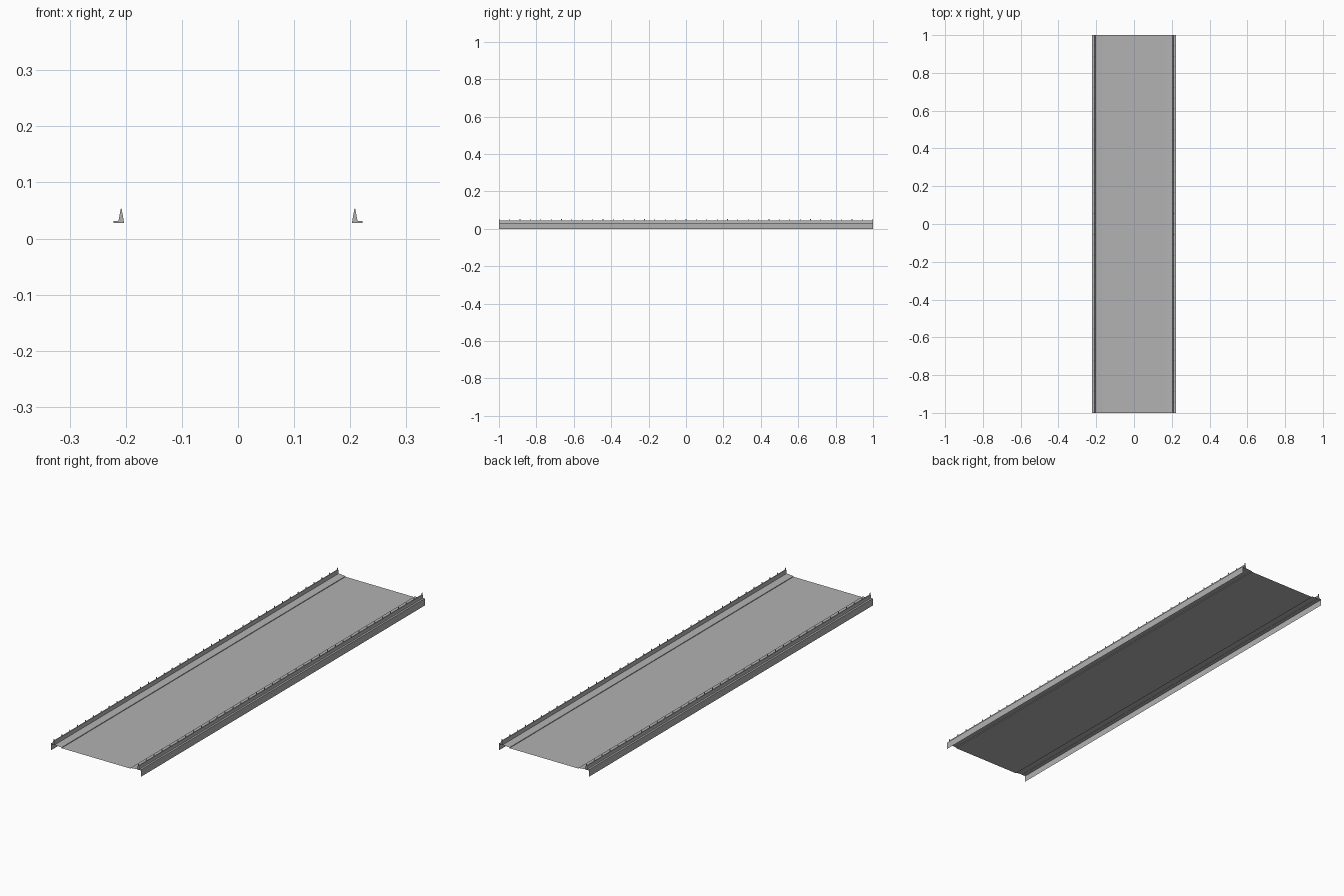
import bpy

if "Cube" in bpy.data.objects:
    bpy.data.objects.remove(bpy.data.objects["Cube"])

# Dark grey for every part
grey = bpy.data.materials.new("dark_grey")
grey.diffuse_color = (0.445, 0.445, 0.445, 1)
grey.use_nodes = True
grey.node_tree.nodes["Principled BSDF"].inputs["Base Color"].default_value = grey.diffuse_color


def extrude_profile(name, profile, y0, y1, closed):
    """Sweep an (x, z) profile along y; closed profiles get end caps."""
    n = len(profile)
    verts = [(x, y, z) for y in (y0, y1) for x, z in profile]
    last = n if closed else n - 1
    faces = [(i, (i + 1) % n, (i + 1) % n + n, i + n) for i in range(last)]
    if closed:
        faces += [tuple(reversed(range(n))), tuple(range(n, 2 * n))]
    mesh = bpy.data.meshes.new(name)
    mesh.from_pydata(verts, [], faces)
    mesh.materials.append(grey)
    obj = bpy.data.objects.new(name, mesh)
    bpy.context.collection.objects.link(obj)
    return obj


def mirror_x(obj):
    obj.modifiers.new("Mirror", 'MIRROR').use_axis[0] = True


# Thin road deck with a raised ledge along each side
half = [(0.17, 0.023), (0.17, 0.026), (0.204, 0.029)]
deck_profile = [(-x, z) for x, z in reversed(half)] + half
extrude_profile("deck", deck_profile, -1, 1, False)

# Thin side skirt hanging from the outer edge
mirror_x(extrude_profile("side_skirt", [(0.2215, 0), (0.2215, 0.029)], -1, 1, False))

# Kerb plate that carries the barrier
mirror_x(extrude_profile("kerb_plate", [(0.2035, 0.028), (0.2215, 0.028),
                                        (0.2215, 0.031), (0.2035, 0.031)], -1, 1, True))

# Tapered barrier wall along the kerb
mirror_x(extrude_profile("barrier", [(0.2035, 0.031), (0.2130, 0.031),
                                     (0.2105, 0.045), (0.2060, 0.045)], -1, 1, True))

# Small pointed posts standing on the barrier
POSTS = 37
W = 0.003
for i in range(POSTS):
    y = -1 + W / 2 + i * (2 - W) / (POSTS - 1)
    mirror_x(extrude_profile("barrier_post", [(0.2060, 0.045), (0.2105, 0.045),
                                              (0.2088, 0.0535), (0.2075, 0.0535)],
                             y - W / 2, y + W / 2, True))
